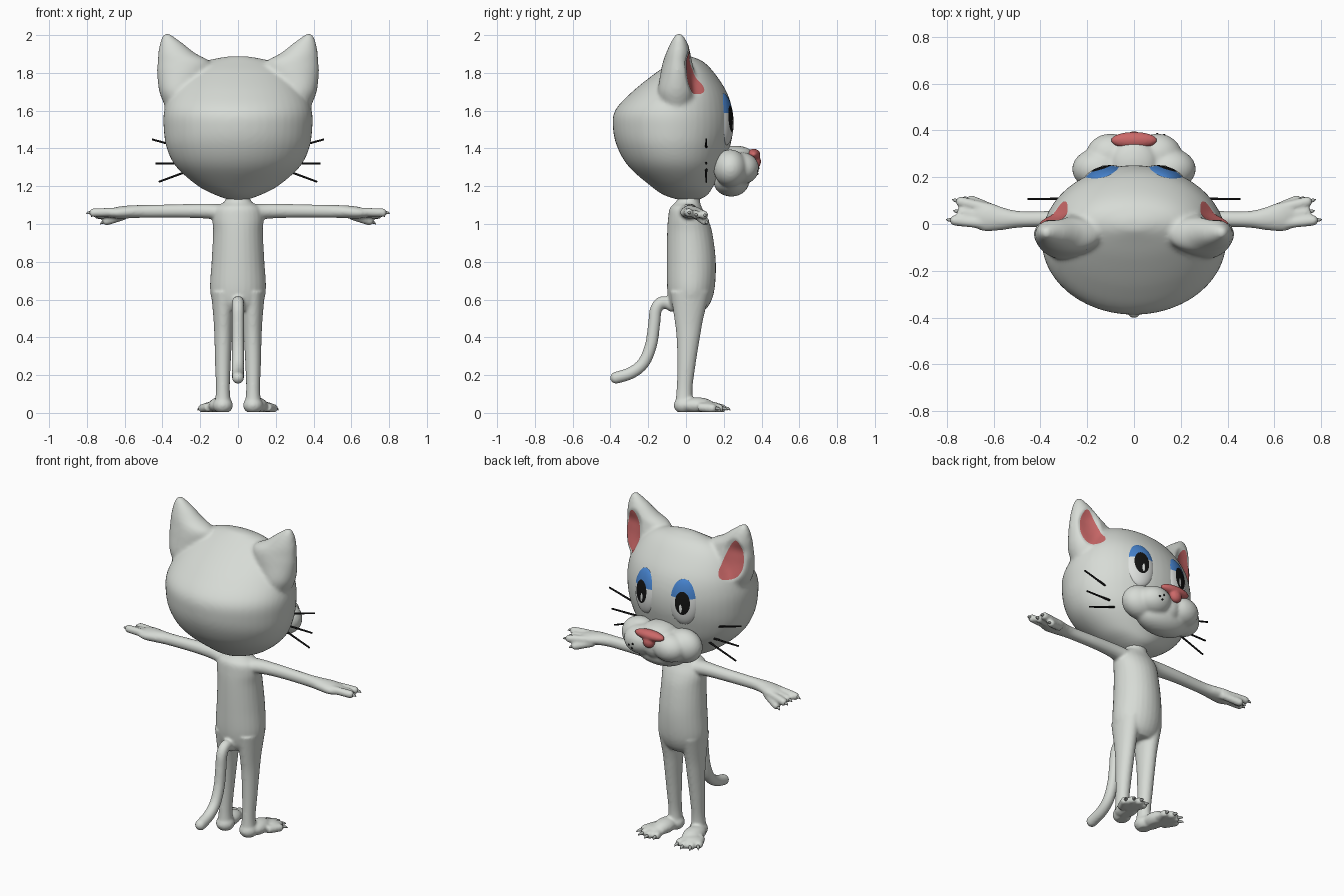
import bpy, bmesh, math
from mathutils import Vector, Matrix

if "Cube" in bpy.data.objects:
    bpy.data.objects.remove(bpy.data.objects["Cube"])


def material(name, rgb):
    m = bpy.data.materials.new(name)
    m.use_nodes = True
    m.diffuse_color = (*rgb, 1)
    bsdf = m.node_tree.nodes["Principled BSDF"]
    bsdf.inputs["Base Color"].default_value = (*rgb, 1)
    bsdf.inputs["Roughness"].default_value = 0.6
    return m


FUR = material("fur_white", (0.68, 0.71, 0.67))
PINK = material("soft_pink", (0.6, 0.14, 0.14))
BLUE = material("eyelid_blue", (0.06, 0.22, 0.6))
BLACK = material("black", (0.006, 0.006, 0.006))
WHITE = material("eye_white", (0.72, 0.74, 0.72))
CLAW = material("claw_grey", (0.42, 0.44, 0.42))

X, Y, Z = Vector((1, 0, 0)), Vector((0, 1, 0)), Vector((0, 0, 1))


def smooth_path(stations, n=6):
    """Run a smooth spline through (x, y, z, r1, r2) stations."""
    p = [Vector(s) for s in stations]
    p = [p[0]] + p + [p[-1]]
    out = []
    for a, b, c, d in zip(p, p[1:], p[2:], p[3:]):
        for i in range(n):
            t = i / n
            out.append(0.5 * (2 * b + (c - a) * t + (2 * a - 5 * b + 4 * c - d) * t * t
                              + (3 * b - a - 3 * c + d) * t ** 3))
    return out + [p[-1]]


def loft(bm, stations, axis=None, ref=Y, sides=28):
    """Closed elliptical tube; rings face the axis, or the path if none."""
    path = smooth_path(stations)
    rings = []
    for i, s in enumerate(path):
        nxt, prv = path[min(i + 1, len(path) - 1)], path[max(i - 1, 0)]
        t = axis or (nxt - prv).to_3d().normalized()
        u = ref.cross(t).normalized()
        v = t.cross(u)
        ring = []
        for k in range(sides):
            a = math.tau * k / sides
            ring.append(bm.verts.new(s.to_3d() + u * s[3] * math.cos(a) + v * s[4] * math.sin(a)))
        rings.append(ring)
    for r, q in zip(rings, rings[1:]):
        for k in range(sides):
            j = (k + 1) % sides
            bm.faces.new((r[k], r[j], q[j], q[k]))
    bm.faces.new(rings[0][::-1])
    bm.faces.new(rings[-1])


def blob(bm, centre, radii):
    m = Matrix.Translation(centre) @ Matrix.Diagonal((*radii, 1))
    return bmesh.ops.create_uvsphere(bm, u_segments=28, v_segments=18, radius=1, matrix=m)


def limb(bm, a, b, r):
    """Round-ended digit from a to b."""
    loft(bm, [(*a, r, r), (*b, r, r)], sides=16)
    blob(bm, b, (r, r, r))


def finish(name, bm, mats, voxel=0, relax=6, recalc=True):
    """Turn the bmesh into an object, fusing its pieces when voxel is set."""
    if recalc:
        bmesh.ops.recalc_face_normals(bm, faces=bm.faces[:])
    me = bpy.data.meshes.new(name)
    bm.to_mesh(me)
    bm.free()
    for m in mats:
        me.materials.append(m)
    ob = bpy.data.objects.new(name, me)
    bpy.context.collection.objects.link(ob)
    if voxel:
        bpy.context.view_layer.objects.active = ob
        mod = ob.modifiers.new("fuse", "REMESH")
        mod.mode, mod.voxel_size = "VOXEL", voxel
        sm = ob.modifiers.new("relax", "SMOOTH")
        sm.factor, sm.iterations = 0.5, relax
        for n in ("fuse", "relax"):
            bpy.ops.object.modifier_apply(modifier=n)
    ob.data.shade_smooth()
    return ob


# Body: torso, legs, feet, arms, hands and tail fused together
bm, claws = bmesh.new(), bmesh.new()
loft(bm, [(0, .02, 1.15, .06, .055), (0, .01, 1.115, .075, .065), (0, 0, 1.085, .12, .085),
          (0, .01, 1.03, .135, .105), (0, .02, .95, .132, .12), (0, .028, .8, .14, .13),
          (0, .026, .66, .148, .126), (0, .02, .58, .132, .108), (0, .015, .54, .1, .08)], Z)
for s in (1, -1):
    loft(bm, [(s * .075, .022, .64, .068, .105), (s * .077, .015, .5, .053, .077),
              (s * .078, .012, .4, .047, .062), (s * .08, .002, .25, .041, .048),
              (s * .08, -.008, .12, .037, .042), (s * .08, -.01, .03, .046, .05)], Z)
    blob(bm, (s * .08, -.01, .04), (.053, .055, .045))
    blob(bm, (s * .1, .06, .04), (.056, .09, .042))
    blob(bm, (s * .128, .125, .03), (.07, .065, .03))
    for x, y in ((.08, .175), (.12, .19), (.16, .175), (.187, .14)):
        limb(bm, (s * (x * .5 + .06), y - .07, .03), (s * x, y, .024), .024)
        out = s * (x - .1) * .2
        loft(claws, [(s * x, y + .01, .024, .01, .01), (s * x + out, y + .032, .022, .008, .008),
                     (s * x + out * 1.6, y + .045, .014, .001, .001)], sides=10, ref=X)
    loft(bm, [(s * .08, .01, 1.06, .045, .06), (s * .16, .018, 1.068, .04, .044),
              (s * .3, .022, 1.069, .036, .036), (s * .48, .02, 1.067, .034, .035),
              (s * .56, .022, 1.065, .034, .048), (s * .63, .03, 1.06, .032, .062),
              (s * .68, .035, 1.056, .022, .05)])
    for a, b in (((.62, 0, 1.065), (.765, .015, 1.06)), ((.62, .03, 1.06), (.735, .05, 1.05)),
                 ((.62, .065, 1.06), (.74, .095, 1.048)), ((.6, .06, 1.045), (.695, .1, 1.015))):
        a, b = Vector((s * a[0], *a[1:])), Vector((s * b[0], *b[1:]))
        limb(bm, a, b, .023)
        d = (b - a).normalized()
        loft(claws, [(*(b + d * .01), .009, .009), (*(b + d * .028), .007, .007),
                     (*(b + d * .04 - Z * .006), .001, .001)], sides=10)
tail = [(-.06, .56), (-.12, .587), (-.158, .55), (-.17, .46), (-.185, .36), (-.225, .265),
        (-.29, .212), (-.37, .186)]
loft(bm, [(0, y, z, .032, .032) for y, z in tail], ref=X)
blob(bm, (0, -.37, .186), (.032, .032, .032))
body = finish("body", bm, [FUR], .008, 5)
for v in body.data.vertices:
    v.co.z = max(v.co.z, .004)
finish("claws", claws, [CLAW])

# Head with ears
bm = bmesh.new()
loft(bm, [(0, .02, 1.122, .03, .03), (0, 0, 1.15, .11, .11), (0, -.02, 1.2, .21, .165),
          (0, -.05, 1.3, .325, .25), (0, -.065, 1.4, .377, .296), (0, -.068, 1.5, .393, .318),
          (0, -.065, 1.6, .391, .311), (0, -.035, 1.7, .352, .25), (0, -.005, 1.8, .275, .155),
          (0, .01, 1.86, .18, .08), (0, .0, 1.888, .05, .025)], Z, sides=48)
for s in (1, -1):
    loft(bm, [(s * .3, -.05, 1.62, .085, .08), (s * .317, -.05, 1.7, .1, .098),
              (s * .292, -.045, 1.8, .137, .09), (s * .288, -.045, 1.86, .138, .077),
              (s * .325, -.04, 1.905, .098, .066), (s * .352, -.037, 1.955, .062, .047),
              (s * .37, -.037, 1.99, .032, .028), (s * .376, -.037, 2.01, .012, .012)], Z)
head = finish("head", bm, [FUR], .011, 9)
# hollow the ear fronts
for v in head.data.vertices:
    if v.normal.y > 0 and v.co.z > 1.66 and v.co.y > -.08:
        d = ((abs(v.co.x) - .345) / .068) ** 2 + ((v.co.z - 1.805) / .13) ** 2
        if d < 1:
            v.co.y -= .028 * (1 - d)
head.data.update()
bpy.context.view_layer.update()


# Pink inner ears, laid on the hollows
for s, side in ((1, "left"), (-1, "right")):
    bm = bmesh.new()
    bmesh.ops.create_grid(bm, x_segments=24, y_segments=24, size=1)
    for v in bm.verts:
        p, q = v.co.x, v.co.y
        u, w = p * math.sqrt(1 - q * q / 2), q * math.sqrt(1 - p * p / 2)
        x, z = s * (.346 + .056 * u * (1 - .3 * w) + .012 * w), 1.805 + .118 * w
        hit, loc, _, _ = head.ray_cast(Vector((x, 1, z)), -Y)
        v.co = (x, (loc.y if hit else -.04) + .004, z)
    bm.normal_update()
    if sum(f.normal.y for f in bm.faces) < 0:
        bmesh.ops.reverse_faces(bm, faces=bm.faces[:])
    finish(side + "_inner_ear", bm, [PINK], recalc=False)

# Muzzle: cheeks, puffs, chin and bridge
bm = bmesh.new()
for s in (1, -1):
    blob(bm, (s * .15, .235, 1.295), (.115, .09, .1))
    blob(bm, (s * .1, .295, 1.295), (.105, .092, .085))
blob(bm, (0, .24, 1.225), (.17, .095, .08))
blob(bm, (0, .26, 1.365), (.1, .1, .05))
blob(bm, (0, .29, 1.29), (.08, .075, .09))
muzzle = finish("muzzle", bm, [FUR], .009, 9)
bpy.context.view_layer.update()

# Nose: broad top and short stem
bm = bmesh.new()
blob(bm, (0, .358, 1.368), (.1, .036, .03))
blob(bm, (0, .367, 1.33), (.038, .03, .038))
finish("nose", bm, [PINK], .006, 6)

# Whisker spots on one cheek
bm = bmesh.new()
for x, z in ((.1, 1.295), (.128, 1.282), (.108, 1.266)):
    hit, loc, _, _ = muzzle.ray_cast(Vector((x, 1, z)), -Y)
    blob(bm, (x, loc.y if hit else .37, z), (.006, .004, .006))
finish("whisker_spots", bm, [BLACK])

# Whiskers
bm = bmesh.new()
for s in (1, -1):
    for x0, z0, x1, z1 in ((.28, 1.4, .455, 1.448), (.27, 1.322, .438, 1.32), (.23, 1.293, .42, 1.223)):
        loft(bm, [(s * x0, .107, z0, .006, .006), (s * x1, .107, z1, .005, .005)], sides=10)
finish("whiskers", bm, [BLACK])

# Eyes: white dome, black pupil, blue upper lid, small highlight
for s, side in ((1, "left"), (-1, "right")):
    bm = bmesh.new()
    bmesh.ops.create_uvsphere(bm, u_segments=64, v_segments=48, radius=1,
                              matrix=Matrix.Rotation(math.pi / 2, 4, "X"))
    lid = .22
    bmesh.ops.bisect_plane(bm, geom=bm.verts[:] + bm.edges[:] + bm.faces[:],
                           plane_co=(0, 0, lid), plane_no=Z)
    for f in bm.faces:
        c = f.calc_center_median()
        if c.y > 0 and math.hypot(c.x, c.z) < .5:
            f.material_index = 1
        elif c.z > lid:
            f.material_index = 2
    blob(bm, (-s * .1, .95, -.2), (.1, .06, .22))
    bm.transform(Matrix.Translation((s * .13, .2, 1.555)) @ Matrix.Rotation(-s * math.radians(17), 4, "Z")
                 @ Matrix.Rotation(math.radians(4), 4, "X") @ Matrix.Diagonal((.09, .046, .14, 1)))
    finish(side + "_eye", bm, [WHITE, BLACK, BLUE])
